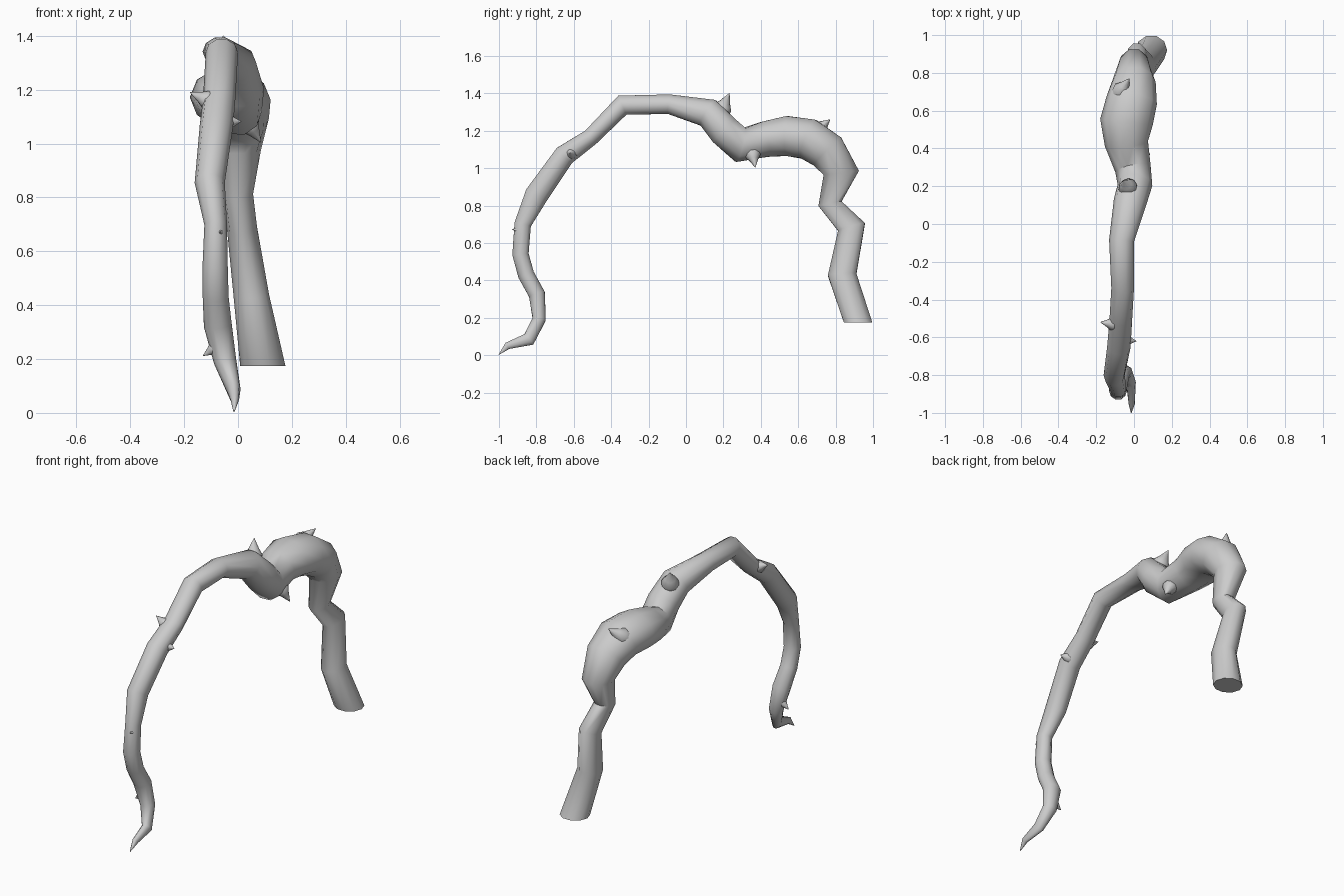
import bpy, bmesh, math
from mathutils import Vector

if "Cube" in bpy.data.objects:
    bpy.data.objects.remove(bpy.data.objects["Cube"])

SIDES = 10

# vine path: x, y, z, half width across, half width in the arch plane
PATH = [
    (.092, .92, .175, .084, .08), (.05, .835, .43, .066, .08),
    (.015, .885, .685, .056, .078), (.0, .77, .81, .056, .066),
    (.0, .83, .975, .085, .1), (.0, .755, 1.09, .115, .11),
    (-.012, .655, 1.155, .135, .115), (-.04, .54, 1.172, .14, .112),
    (-.04, .425, 1.155, .115, .1), (-.005, .29, 1.125, .095, .098),
    (.005, .205, 1.20, .092, .09), (-.02, .12, 1.295, .088, .082),
    (-.066, -.09, 1.342, .066, .055), (-.06, -.34, 1.337, .06, .058),
    (-.07, -.51, 1.165, .06, .048), (-.08, -.65, 1.068, .062, .06),
    (-.105, -.80, .855, .056, .066), (-.083, -.873, .70, .042, .047),
    (-.085, -.885, .54, .047, .046), (-.083, -.855, .43, .048, .046),
    (-.075, -.797, .325, .052, .046), (-.048, -.785, .192, .042, .037),
    (-.016, -.84, .085, .026, .038), (-.012, -.955, .05, .016, .02),
    (-.015, -1.0, .004, .002, .002),
]

# thorns: base point, tip point, base radius
THORNS = [
    ((-.03, .19, 1.31), (-.055, .232, 1.40), .05),
    ((-.07, .70, 1.20), (-.025, .77, 1.26), .048),
    ((.035, .355, 1.08), (.085, .37, 1.005), .042),
    ((-.045, -.615, 1.08), (.012, -.62, 1.082), .034),
    ((-.11, -.53, 1.16), (-.178, -.52, 1.19), .034),
    ((-.08, -.79, .245), (-.13, -.785, .212), .028),
    ((-.065, -.895, .67), (-.065, -.93, .673), .014),
]


def finish(name, bm):
    bmesh.ops.recalc_face_normals(bm, faces=bm.faces)
    me = bpy.data.meshes.new(name)
    bm.to_mesh(me)
    bm.free()
    ob = bpy.data.objects.new(name, me)
    bpy.context.collection.objects.link(ob)
    bpy.ops.object.select_all(action='DESELECT')
    ob.select_set(True)
    bpy.context.view_layer.objects.active = ob
    bpy.ops.object.shade_smooth_by_angle(angle=math.radians(50))
    return ob


def ring(bm, c, t, ref, ra, rb):
    side = (ref - t * ref.dot(t)).normalized()
    up = t.cross(side)
    angs = [2 * math.pi * k / SIDES for k in range(SIDES)]
    return [bm.verts.new(c + side * ra * math.cos(a) + up * rb * math.sin(a)) for a in angs]


def skin(bm, rings):
    for a, b in zip(rings, rings[1:]):
        for k in range(SIDES):
            j = (k + 1) % SIDES
            bm.faces.new((a[k], a[j], b[j], b[k]))
    bm.faces.new(rings[0])
    bm.faces.new(rings[-1])


# main stem, rings set square to the bend at each point
bm = bmesh.new()
pts = [Vector(p[:3]) for p in PATH]
rings = []
for i, p in enumerate(PATH):
    if i == 0:
        t = Vector((0, 0, 1))
    elif i == len(pts) - 1:
        t = (pts[i] - pts[i - 1]).normalized()
    else:
        t = ((pts[i] - pts[i - 1]).normalized() + (pts[i + 1] - pts[i]).normalized()).normalized()
    rings.append(ring(bm, pts[i], t, Vector((1, 0, 0)), p[3], p[4]))
skin(bm, rings)
finish("vine_stem", bm)

# thorns, wide at the root and narrowing to a point
for n, (base, tip, r) in enumerate(THORNS):
    bm = bmesh.new()
    b, e = Vector(base), Vector(tip)
    t = (e - b).normalized()
    ref = Vector((0, 0, 1)) if abs(t.z) < .8 else Vector((0, 1, 0))
    skin(bm, [ring(bm, b.lerp(e, f), t, ref, r * s, r * s)
              for f, s in ((-.2, .9), (.15, 1), (.45, .6), (1, .03))])
    finish(f"thorn_{n + 1}", bm)
